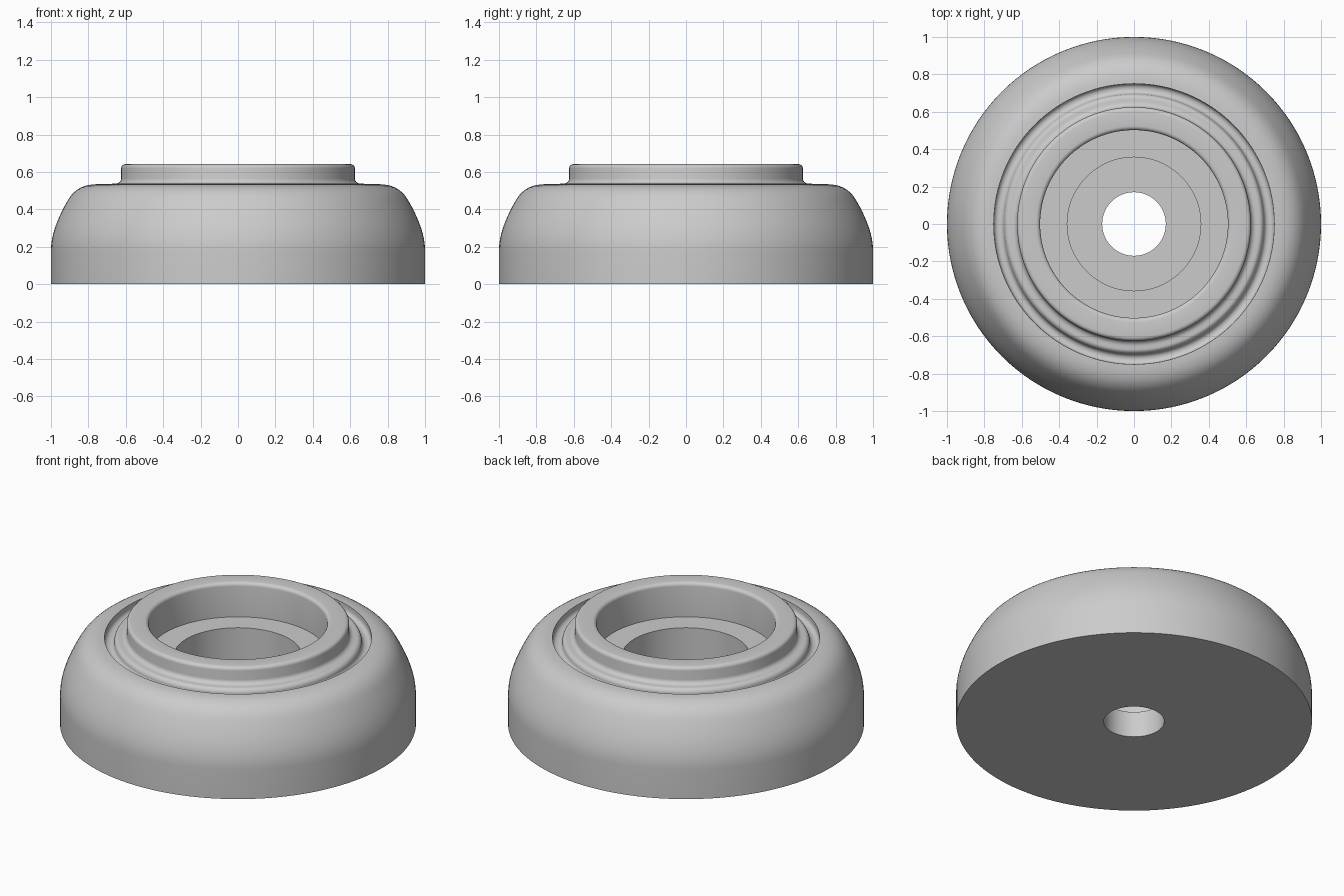
import bpy, bmesh, math
from mathutils import Vector
from mathutils.geometry import interpolate_bezier

if "Cube" in bpy.data.objects:
    bpy.data.objects.remove(bpy.data.objects["Cube"])

SEGMENTS = 128

# Single plain grey
grey = bpy.data.materials.new("plain grey")
grey.use_nodes = True
colour = (0.6, 0.6, 0.6, 1)
grey.diffuse_color = colour
grey.node_tree.nodes["Principled BSDF"].inputs["Base Color"].default_value = colour


def curve(a, ha, hb, b, n=10):
    """Points of a smooth bend from a to b with two handles."""
    pts = interpolate_bezier(*[Vector((r, 0, z)) for r, z in (a, ha, hb, b)], n)
    return [(p.x, p.z) for p in pts]


def fillet(a, corner, b, n=6):
    """Rounded corner between a and b."""
    k = 0.55
    ha = [p + (c - p) * k for p, c in zip(a, corner)]
    hb = [p + (c - p) * k for p, c in zip(b, corner)]
    return curve(a, ha, hb, b, n)


def lathe(name, profile):
    """Spin a closed (radius, height) profile around z."""
    bm = bmesh.new()
    verts = [bm.verts.new((r, 0, z)) for r, z in profile]
    edges = [bm.edges.new((v, verts[(i + 1) % len(verts)])) for i, v in enumerate(verts)]
    bmesh.ops.spin(bm, geom=verts + edges, cent=(0, 0, 0), axis=(0, 0, 1),
                   angle=math.tau, steps=SEGMENTS, use_duplicate=False)
    bmesh.ops.remove_doubles(bm, verts=bm.verts, dist=0.0005)
    bmesh.ops.recalc_face_normals(bm, faces=bm.faces)
    mesh = bpy.data.meshes.new(name)
    bm.to_mesh(mesh)
    bm.free()
    mesh.materials.append(grey)
    obj = bpy.data.objects.new(name, mesh)
    bpy.context.collection.objects.link(obj)
    bpy.context.view_layer.objects.active = obj
    obj.select_set(True)
    bpy.ops.object.shade_smooth_by_angle(angle=math.radians(35))
    obj.select_set(False)
    return obj


# Underside and domed outer wall
profile = [(0.17, 0), (1, 0)]
profile += curve((1, 0.18), (1, 0.27), (0.96, 0.36), (0.915, 0.44))
profile += curve((0.915, 0.44), (0.88, 0.505), (0.83, 0.535), (0.75, 0.535))
# Groove around the collar
profile += fillet((0.75, 0.51), (0.75, 0.485), (0.725, 0.485))
profile += fillet((0.72, 0.485), (0.697, 0.485), (0.695, 0.51))
profile += fillet((0.695, 0.515), (0.69, 0.538), (0.67, 0.538))
# Raised collar
profile += fillet((0.655, 0.538), (0.625, 0.538), (0.625, 0.565))
profile += fillet((0.625, 0.62), (0.625, 0.642), (0.602, 0.642))
profile += fillet((0.525, 0.642), (0.502, 0.642), (0.502, 0.62))
# Stepped bore with seat ledge and through hole
profile += [(0.502, 0.43), (0.357, 0.43), (0.357, 0.16), (0.17, 0.16)]

lathe("round_foot", profile)
